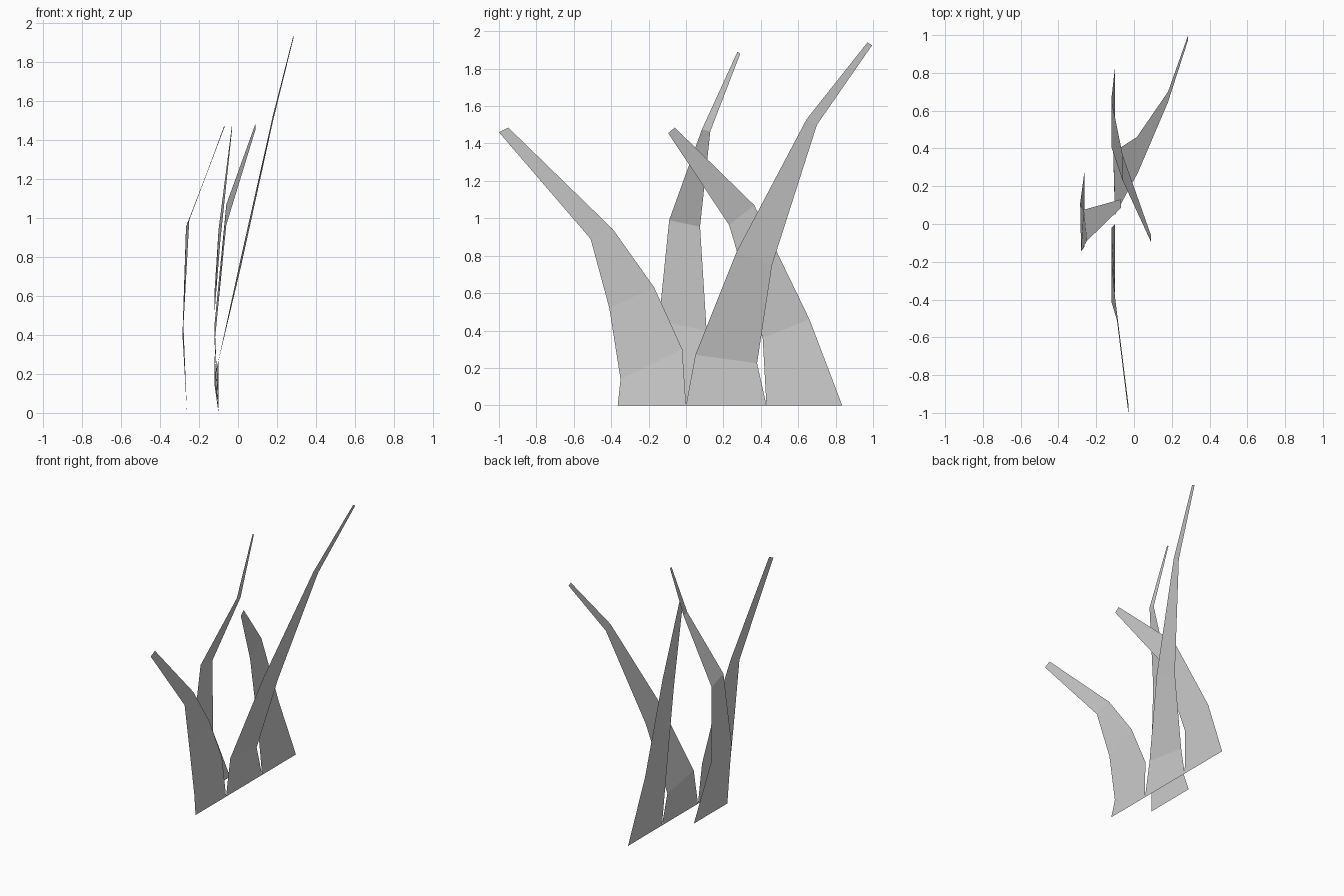
import bpy
import bmesh


def blade(name, rows):
    """Flat tapering leaf: each row is (x, y, z) of its left and right edge."""
    bm = bmesh.new()
    pairs = [(bm.verts.new(r[:3]), bm.verts.new(r[3:])) for r in rows]
    for (l0, r0), (l1, r1) in zip(pairs, pairs[1:]):
        bm.faces.new((l0, r0, r1, l1))
    mesh = bpy.data.meshes.new(name)
    bm.to_mesh(mesh)
    bm.free()
    obj = bpy.data.objects.new(name, mesh)
    bpy.context.collection.objects.link(obj)
    return obj


# Blade drooping to the -y side
blade("left_grass_blade", [
    (-0.10, -0.365, 0.00, -0.10, 0.00, 0.00),
    (-0.12, -0.35, 0.14, -0.12, -0.02, 0.30),
    (-0.12, -0.41, 0.52, -0.12, -0.17, 0.63),
    (-0.09, -0.51, 0.89, -0.10, -0.39, 0.94),
    (-0.03, -1.00, 1.46, -0.03, -0.95, 1.485),
])

# Tallest blade, leaning to +x and +y
blade("tall_grass_blade", [
    (-0.10, 0.00, 0.00, -0.10, 0.43, 0.00),
    (-0.10, 0.05, 0.27, -0.11, 0.38, 0.225),
    (0.02, 0.27, 0.82, 0.015, 0.46, 0.75),
    (0.18, 0.645, 1.53, 0.18, 0.70, 1.50),
    (0.285, 0.97, 1.94, 0.285, 0.995, 1.925),
])

# Blade on the +y side, curling back across the middle
blade("right_grass_blade", [
    (-0.10, 0.43, 0.00, -0.10, 0.835, 0.00),
    (-0.12, 0.41, 0.36, -0.12, 0.66, 0.46),
    (-0.06, 0.23, 0.965, -0.06, 0.365, 1.07),
    (0.09, -0.095, 1.455, 0.09, -0.06, 1.485),
])

# Separate blade standing behind on the -x side
blade("rear_grass_blade", [
    (-0.262, -0.12, 0.00, -0.262, 0.28, 0.00),
    (-0.28, -0.145, 0.45, -0.285, 0.11, 0.40),
    (-0.25, -0.09, 0.99, -0.267, 0.075, 0.955),
    (-0.07, 0.085, 1.475, -0.07, 0.13, 1.465),
    (-0.07, 0.275, 1.89, -0.07, 0.29, 1.88),
])
